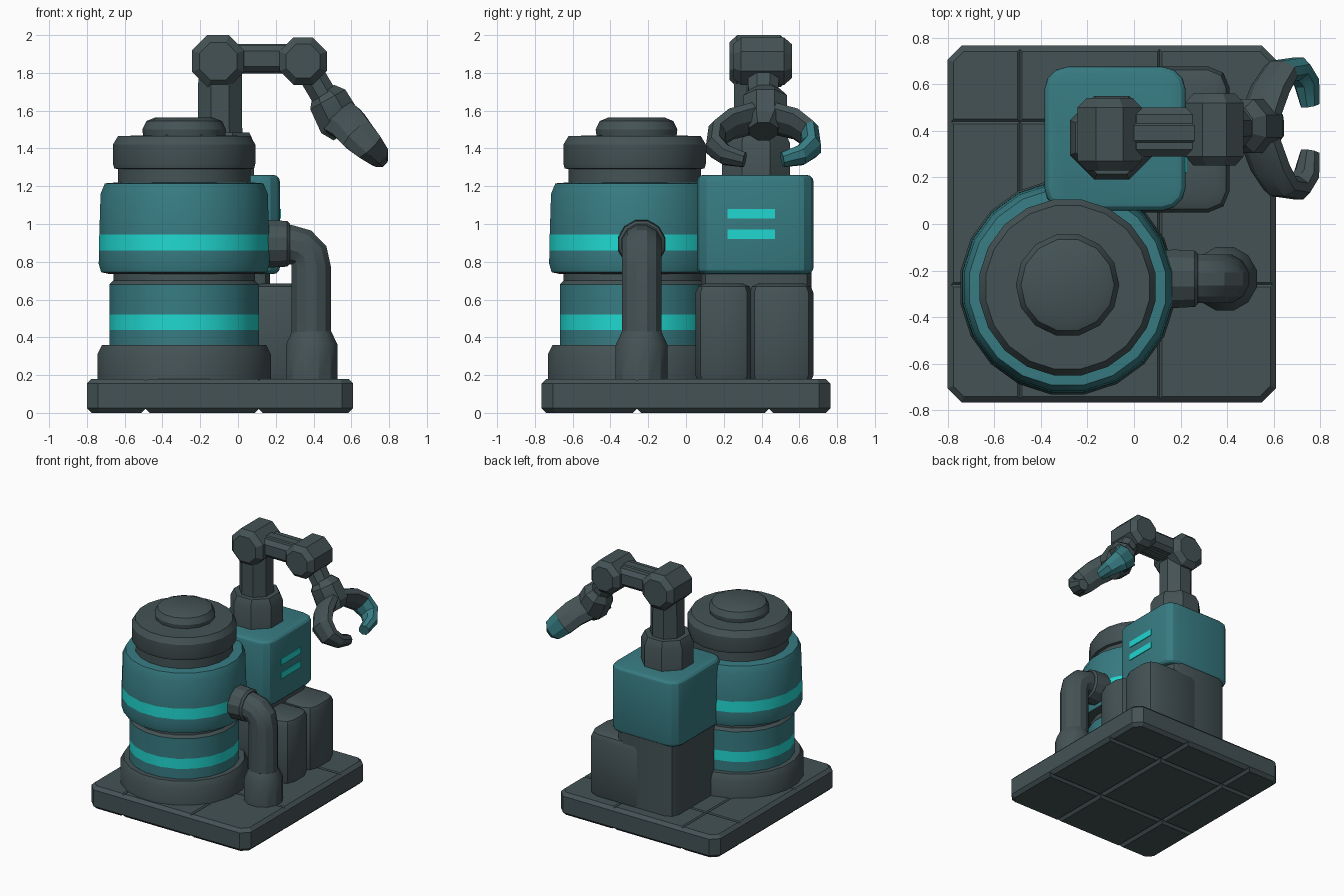
import bpy, bmesh, math
from mathutils import Vector

if "Cube" in bpy.data.objects:
    bpy.data.objects.remove(bpy.data.objects["Cube"])


def material(name, rgb):
    m = bpy.data.materials.new(name)
    m.diffuse_color = (*rgb, 1)
    m.use_nodes = True
    m.node_tree.nodes["Principled BSDF"].inputs["Base Color"].default_value = m.diffuse_color
    return m


MATS = [material("dark_metal", (0.058, 0.085, 0.09)),
        material("teal_paint", (0.038, 0.20, 0.225)),
        material("bright_cyan", (0.015, 0.68, 0.63))]
DARK, TEAL, CYAN = 0, 1, 2


def finish(name, bm):
    bmesh.ops.recalc_face_normals(bm, faces=bm.faces)
    me = bpy.data.meshes.new(name)
    bm.to_mesh(me)
    bm.free()
    for m in MATS:
        me.materials.append(m)
    ob = bpy.data.objects.new(name, me)
    bpy.context.collection.objects.link(ob)
    return ob


def box(name, lo, hi, mat=DARK, corner=0.0, edge=0.0, segs=2):
    """Box with rounded vertical corners and bevelled top and bottom rims."""
    bm = bmesh.new()
    bmesh.ops.create_cube(bm, size=1)
    lo, hi = Vector(lo), Vector(hi)
    for v in bm.verts:
        v.co = Vector([(a + b) / 2 + c * (b - a) for a, b, c in zip(lo, hi, v.co)])
    if corner:
        up = [e for e in bm.edges if abs(e.verts[0].co.z - e.verts[1].co.z) > 1e-4]
        bmesh.ops.bevel(bm, geom=up, offset=corner, segments=segs, profile=0.5, affect='EDGES')
    if edge:
        rim = [e for e in bm.edges if abs(e.verts[0].co.z - e.verts[1].co.z) < 1e-4]
        bmesh.ops.bevel(bm, geom=rim, offset=edge, segments=segs, profile=0.5, affect='EDGES')
    for f in bm.faces:
        f.material_index = mat
    return finish(name, bm)


def sweep(name, path, side, n=8, axis=None, mats=None):
    """Skin rings along a path of (point, half width along side, half height)."""
    bm = bmesh.new()
    side = Vector(side).normalized()
    pts = [Vector(p[0]) for p in path]
    rings = []
    for i, (p, w, h) in enumerate(path):
        t = Vector(axis) if axis else pts[min(i + 1, len(pts) - 1)] - pts[max(i - 1, 0)]
        other = t.normalized().cross(side).normalized()
        ring = []
        for k in range(n):
            a = 2 * math.pi * (k + 0.5) / n
            ring.append(bm.verts.new(pts[i] + side * w * math.cos(a) + other * h * math.sin(a)))
        rings.append(ring)
    for i in range(len(rings) - 1):
        for k in range(n):
            j = (k + 1) % n
            f = bm.faces.new((rings[i][k], rings[i][j], rings[i + 1][j], rings[i + 1][k]))
            f.material_index = mats[i] if mats else DARK
    for ring, i in ((rings[0], 0), (rings[-1], -1)):
        bm.faces.new(ring).material_index = mats[i] if mats else DARK
    return finish(name, bm)


def turned(name, centre, profile, axis=(0, 0, 1), n=20, mats=None):
    """Turned part: profile of (radius, distance along axis)."""
    c, ax = Vector(centre), Vector(axis)
    side = (0, 1, 0) if abs(ax.y) < 0.5 else (1, 0, 0)
    k = 1 / math.cos(math.pi / n) if n < 10 else 1.0
    return sweep(name, [(c + ax * d, r * k, r * k) for r, d in profile], side, n, axis, mats)


# Base slab with panel grooves above and below
base = box("base_slab", (-0.80, -0.765, 0), (0.61, 0.765, 0.18), DARK, 0.06, 0.025, 1)
for z in (0, 0.18):
    for along_y, pos in ((1, -0.49), (1, 0.11), (0, -0.26), (0, 0.44)):
        size = 0.03 if z == 0 else 0.014
        bar = box("groove_cutter", (-size / 2, -1, -size / 2), (size / 2, 1, size / 2))
        bar.rotation_euler = (0, math.pi / 4, 0) if along_y else (0, math.pi / 4, math.pi / 2)
        bar.location = (pos, 0, z) if along_y else (0, pos, z)
        bar.hide_render = True
        bar.hide_set(True)
        mod = base.modifiers.new("groove", 'BOOLEAN')
        mod.operation, mod.object, mod.solver = 'DIFFERENCE', bar, 'EXACT'

# Tank: foot, banded lower drum, banded upper drum, lid and knob
TX, TY = -0.285, -0.272
turned("tank_foot", (TX, TY, 0), [(0.465, 0.15), (0.465, 0.31), (0.44, 0.36), (0.38, 0.36)])
turned("tank_lower_drum", (TX, TY, 0),
       [(0.40, 0.34), (0.40, 0.44), (0.40, 0.52), (0.40, 0.68), (0.38, 0.70), (0.38, 0.76)],
       mats=[TEAL, CYAN, TEAL, DARK, DARK])
turned("tank_upper_drum", (TX, TY, 0),
       [(0.40, 0.735), (0.445, 0.745), (0.458, 0.79), (0.457, 0.86), (0.455, 0.945),
        (0.448, 1.16), (0.425, 1.215), (0.36, 1.22)],
       mats=[DARK, TEAL, TEAL, CYAN, TEAL, TEAL, TEAL])
turned("tank_lid", (TX, TY, 0),
       [(0.355, 1.18), (0.355, 1.29), (0.375, 1.295), (0.382, 1.32), (0.382, 1.42),
        (0.355, 1.465), (0.20, 1.47)])
turned("tank_knob", (TX, TY + 0.01, 0), [(0.215, 1.45), (0.222, 1.50), (0.20, 1.545), (0.15, 1.565)], n=14)

# Side pipe with flanges
PY = -0.235
pipe = [(0.10, 0.89), (0.28, 0.89), (0.335, 0.875), (0.375, 0.835), (0.388, 0.77), (0.388, 0.17)]
sweep("side_pipe", [((x, PY, z), 0.108, 0.108) for x, z in pipe], (0, 1, 0), 12)
turned("pipe_tank_flange", (0, PY, 0.895), [(0.125, 0.12), (0.13, 0.17), (0.125, 0.26), (0.11, 0.275)],
       (1, 0, 0), 12)
turned("pipe_floor_flange", (0.39, PY, 0), [(0.142, 0.16), (0.142, 0.36), (0.108, 0.43)], n=12)

# Arm pedestal: rounded lumps, column and painted box with vents
for y0, y1 in ((0.05, 0.35), (0.335, 0.675)):
    box("pedestal_lump", (-0.1, y0, 0.15), (0.41, y1, 0.685), DARK, 0.09, 0.05)
box("pedestal_column", (-0.35, 0.08, 0.15), (0.17, 0.665, 0.78), DARK, 0.08)
box("arm_housing", (-0.385, 0.058, 0.735), (0.222, 0.675, 1.26), TEAL, 0.10, 0.035, 3)
for z in (0.92, 1.03):
    box("vent_strip", (0.215, 0.22, z), (0.228, 0.47, z + 0.05), CYAN)

# Arm: collar, post, shoulder, upper arm, elbow, forearm
AX, AY = -0.095, 0.37
turned("arm_collar", (AX, AY, 0), [(0.18, 1.22), (0.18, 1.43), (0.155, 1.485)], n=8)
turned("arm_post", (AX, AY, 0), [(0.118, 1.45), (0.115, 1.80)], n=8)


def joint(name, x, z, r, y0, y1):
    turned(name, (x, 0, z), [(r * 0.72, y0), (r, y0 + 0.04), (r, y1 - 0.04), (r * 0.72, y1)],
           (0, 1, 0), 8)


joint("shoulder_joint", -0.105, 1.862, 0.138, 0.23, 0.54)
joint("elbow_joint", 0.345, 1.862, 0.125, 0.25, 0.56)
turned("upper_arm", (0, 0.39, 1.875), [(0.078, -0.1), (0.078, 0.34)], (1, 0, 0), 8)
HY = 0.41
turned("upper_arm_cover", (0, 0.39, 1.875), [(0.07, 0.0), (0.07, 0.30)], (1, 0, 0), 8).scale = (1, 1, 1)
box("upper_arm_shell", (-0.02, 0.29, 1.805), (0.30, 0.50, 1.945), DARK, 0.0, 0.03, 1)
sweep("forearm", [((0.36, HY, 1.84), 0.09, 0.075), ((0.49, HY, 1.62), 0.085, 0.075)], (0, 1, 0))

# Wrist block and the two hooked claws
sweep("wrist", [((0.45, HY + 0.01, 1.70), 0.085, 0.075), ((0.475, HY + 0.01, 1.66), 0.125, 0.115),
                ((0.54, HY + 0.01, 1.54), 0.125, 0.125), ((0.575, HY, 1.49), 0.08, 0.09)], (0, 1, 0))
# (x, offset from hand centre, z, half depth, half thickness)
claw = [(0.54, 0.05, 1.56, 0.11, 0.055), (0.585, 0.17, 1.53, 0.105, 0.06), (0.63, 0.245, 1.475, 0.10, 0.055),
        (0.695, 0.255, 1.41, 0.085, 0.055), (0.74, 0.20, 1.365, 0.065, 0.05), (0.755, 0.10, 1.34, 0.045, 0.04)]
for name, s, mats in (("back_claw", 1, [DARK, DARK, TEAL, TEAL, TEAL]), ("front_claw", -1, None)):
    sweep(name, [((x, HY + s * dy, z), w, h) for x, dy, z, w, h in claw], (0.72, 0, 0.69), 8, mats=mats)

# Soft shading with sharp edges kept
bpy.ops.object.select_all(action='DESELECT')
for ob in bpy.context.scene.objects:
    if ob.type == 'MESH' and not ob.hide_render:
        ob.select_set(True)
        bpy.context.view_layer.objects.active = ob
bpy.ops.object.shade_smooth_by_angle(angle=math.radians(28))
